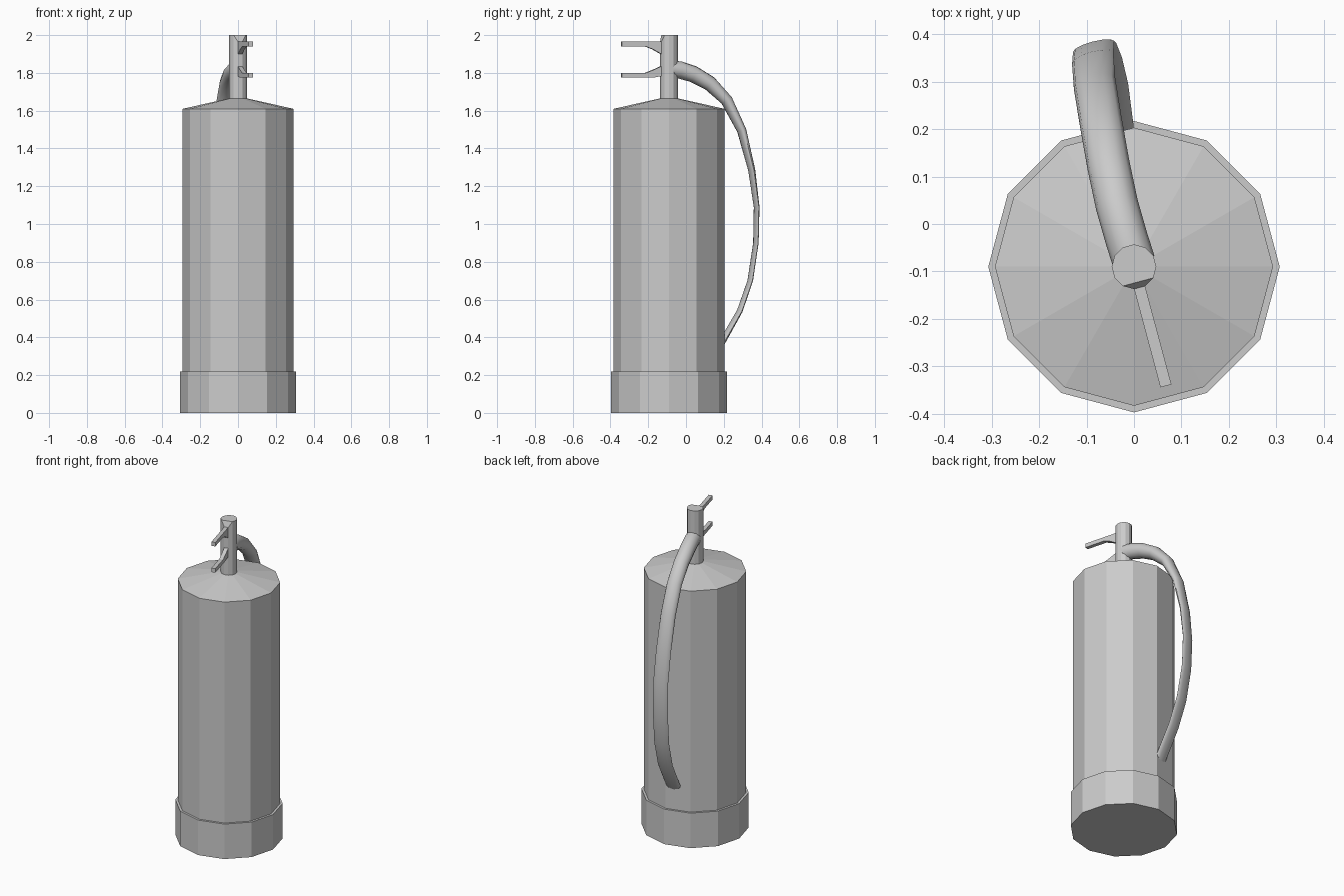
import bpy, bmesh
from math import cos, sin, pi, radians
from mathutils import Vector

if "Cube" in bpy.data.objects:
    bpy.data.objects.remove(bpy.data.objects["Cube"])

CY = -0.09   # axis of the bottle in y
SIDES = 12


def finish(name, bm):
    bmesh.ops.recalc_face_normals(bm, faces=bm.faces)
    me = bpy.data.meshes.new(name)
    bm.to_mesh(me)
    bm.free()
    ob = bpy.data.objects.new(name, me)
    bpy.context.collection.objects.link(ob)
    return ob


def skin(bm, rings, cap=True):
    """Bridge a list of equally sized vertex rings and close both ends."""
    vs = [[bm.verts.new(p) for p in r] for r in rings]
    n = len(vs[0])
    for a, b in zip(vs, vs[1:]):
        for i in range(n):
            j = (i + 1) % n
            bm.faces.new((a[i], a[j], b[j], b[i]))
    bm.faces.new(vs[0])
    top = bm.faces.new(vs[-1]) if cap else None
    return vs, top


def lathe(name, profile):
    bm = bmesh.new()
    skin(bm, [[(r * cos(2 * pi * i / SIDES), CY + r * sin(2 * pi * i / SIDES), z)
               for i in range(SIDES)] for r, z in profile])
    return finish(name, bm)


# Foot ring, cylinder and conical shoulder
lathe("base", [(0.307, 0), (0.307, 0.22), (0.29, 0.22)])
lathe("cylinder", [(0.293, 0.21), (0.293, 1.61), (0.046, 1.665)])

# Neck, with a small sloped notch above the upper lever
bm = bmesh.new()
rings = [[(0.047 * cos(2 * pi * i / SIDES), CY + 0.047 * sin(2 * pi * i / SIDES), z)
          for i in range(SIDES)] for z in (1.65, 2.0)]
vs, _ = skin(bm, rings, cap=False)
top = vs[1]
bm.faces.new(top[:9] + top[11:])
bm.faces.new(top[8:12])
for v in top[9:11]:
    v.co.z = 1.965
finish("neck", bm)


# Levers: side profile (distance from axis, z) given thickness
def lever(name, profile):
    d = Vector((cos(radians(-75)), sin(radians(-75)), 0))
    side = Vector((-d.y, d.x, 0)) * 0.012
    bm = bmesh.new()
    skin(bm, [[Vector((0, CY, z)) + d * r + side * s for r, z in profile]
              for s in (-1, 1)])
    finish(name, bm)


lever("upper_lever", [(0.03, 1.965), (0.26, 1.965), (0.26, 1.94), (0.13, 1.94),
                      (0.09, 1.925), (0.045, 1.9), (0.03, 1.9)])
lever("lower_lever", [(0.03, 1.785), (0.09, 1.775), (0.26, 1.775), (0.26, 1.8), (0.13, 1.8),
                      (0.09, 1.815), (0.045, 1.835), (0.03, 1.835)])

# Hose: centre points (x, y, z) and thickness; it flattens on its way down
path = [(0.0, -0.08, 1.82, 0.092), (-0.016, -0.03, 1.815, 0.092),
        (-0.036, 0.04, 1.793, 0.088), (-0.054, 0.125, 1.745, 0.08),
        (-0.07, 0.215, 1.655, 0.064), (-0.083, 0.295, 1.495, 0.046),
        (-0.087, 0.348, 1.285, 0.031), (-0.085, 0.374, 1.09, 0.021),
        (-0.081, 0.37, 0.9, 0.018), (-0.069, 0.34, 0.7, 0.02),
        (-0.056, 0.285, 0.54, 0.023), (-0.045, 0.2, 0.39, 0.028),
        (-0.043, 0.175, 0.35, 0.03)]
pts = [Vector(p[:3]) for p in path]
across = Vector((cos(radians(15)), sin(radians(15)), 0))
rings = []
for k, p in enumerate(pts):
    t = (pts[min(k + 1, len(pts) - 1)] - pts[max(k - 1, 0)]).normalized()
    n = across.cross(t).normalized()
    w = n.cross(t).normalized()
    h = path[k][3] / 2
    rings.append([p + w * 0.045 * cos(2 * pi * i / SIDES) + n * h * sin(2 * pi * i / SIDES)
                  for i in range(SIDES)])
bm = bmesh.new()
skin(bm, rings)
hose = finish("hose", bm)
bpy.context.view_layer.objects.active = hose
hose.select_set(True)
bpy.ops.object.shade_smooth_by_angle(angle=radians(50))
